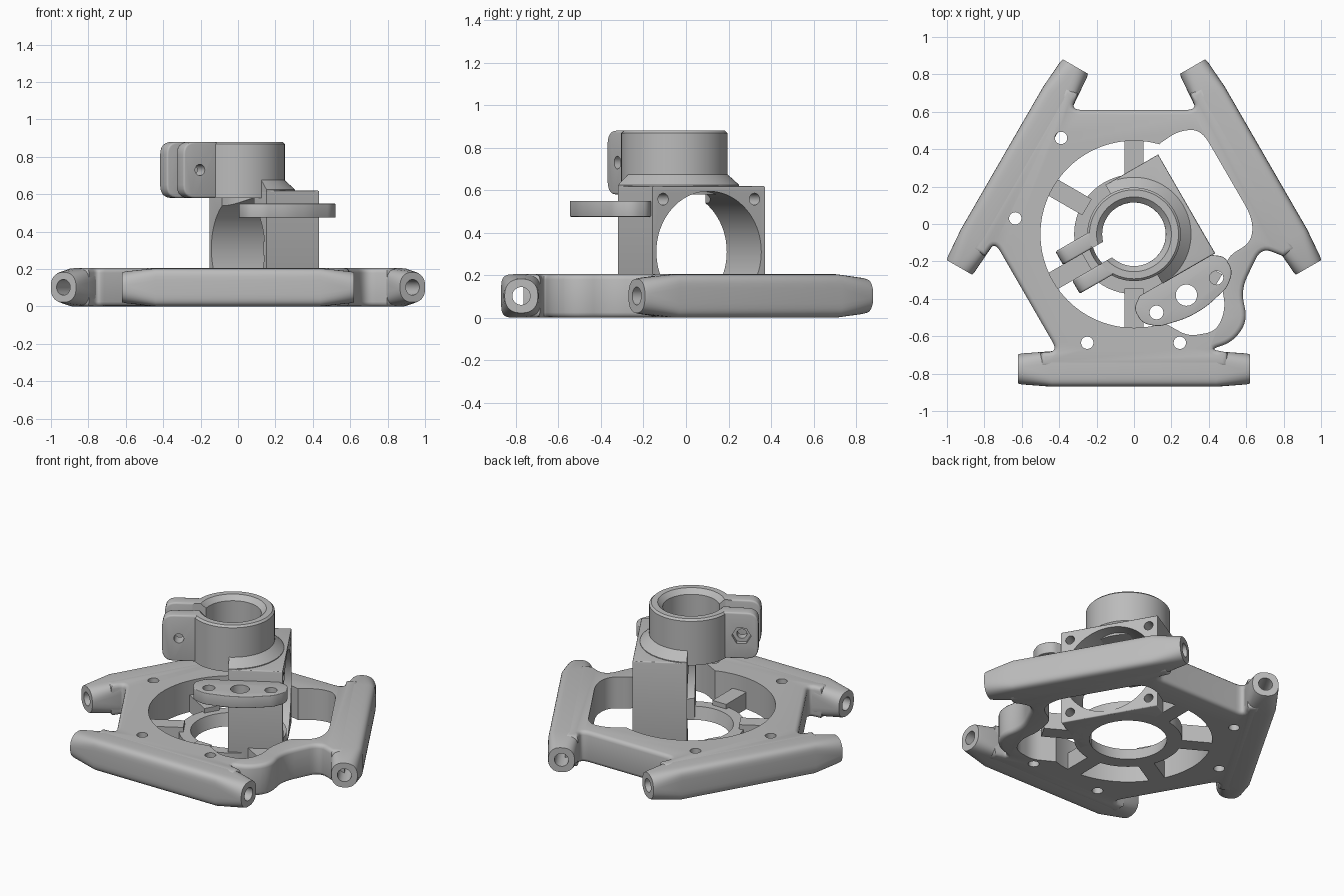
import bpy, bmesh
from math import sin, cos, pi, radians
from mathutils import Matrix, Vector

if "Cube" in bpy.data.objects:
    bpy.data.objects.remove(bpy.data.objects["Cube"])

grey = bpy.data.materials.new("grey plastic")
grey.use_nodes = True
grey.diffuse_color = (0.5, 0.5, 0.5, 1)
grey.node_tree.nodes["Principled BSDF"].inputs["Base Color"].default_value = (0.5, 0.5, 0.5, 1)

BASE = Matrix.Translation((0, -0.055, 0))
TOWER = BASE @ Matrix.Rotation(radians(30), 4, 'Z')
ALONG_X = Matrix.Rotation(pi / 2, 4, 'Y')
ALONG_Y = Matrix.Rotation(pi / 2, 4, 'X')
parts = []


def emit(name, bm, matrix, part=True):
    bmesh.ops.recalc_face_normals(bm, faces=bm.faces)
    mesh = bpy.data.meshes.new(name)
    bm.transform(matrix)
    bm.to_mesh(mesh)
    bm.free()
    obj = bpy.data.objects.new(name, mesh)
    bpy.context.collection.objects.link(obj)
    if part:
        mesh.materials.append(grey)
        parts.append(obj)
    return obj


def circle(r, n=64, x=0, y=0):
    return [(x + r * cos(2 * pi * i / n), y + r * sin(2 * pi * i / n)) for i in range(n)]


def fillet(corners, steps=6):
    """Round each (x, y, reach) corner with a short curve."""
    out = []
    for i, (x, y, r) in enumerate(corners):
        p = Vector((x, y))
        if r == 0:
            out.append(p)
            continue
        a = Vector(corners[i - 1][:2]) - p
        b = Vector(corners[(i + 1) % len(corners)][:2]) - p
        a *= min(r / a.length, 0.48)
        b *= min(r / b.length, 0.48)
        for k in range(steps + 1):
            t = k / steps
            out.append(p + a * (1 - t) ** 2 + b * t ** 2)
    return out


def prism(name, pts, z0, z1, matrix=BASE, bevel=0, part=True):
    bm = bmesh.new()
    face = bm.faces.new([bm.verts.new((p[0], p[1], z0)) for p in pts])
    top = bmesh.ops.extrude_face_region(bm, geom=[face])["geom"]
    bmesh.ops.translate(bm, vec=(0, 0, z1 - z0),
                        verts=[v for v in top if isinstance(v, bmesh.types.BMVert)])
    if bevel:
        rims = [e for e in bm.edges if abs(e.verts[0].co.z - e.verts[1].co.z) < 1e-5]
        bmesh.ops.bevel(bm, geom=rims, offset=bevel, segments=3, profile=0.5,
                        affect='EDGES', clamp_overlap=False)
    return emit(name, bm, matrix, part)


def box_pts(x0, x1, y0, y1):
    return [(x0, y0), (x1, y0), (x1, y1), (x0, y1)]


def lathe(name, profile, matrix=TOWER, n=72):
    bm = bmesh.new()
    rings = [[bm.verts.new((r * cos(2 * pi * i / n), r * sin(2 * pi * i / n), z))
              for i in range(n)] for r, z in profile]
    for a, b in zip(rings, rings[1:] + rings[:1]):
        for i in range(n):
            j = (i + 1) % n
            bm.faces.new((a[i], a[j], b[j], b[i]))
    return emit(name, bm, matrix)


def cut(obj, *cutters):
    for c in cutters:
        c.hide_render = True
        mod = obj.modifiers.new("cut", 'BOOLEAN')
        mod.operation, mod.solver, mod.object = 'DIFFERENCE', 'EXACT', c
        bpy.context.view_layer.objects.active = obj
        bpy.ops.object.modifier_apply(modifier=mod.name)
        bpy.data.objects.remove(c)


def hole(r, z0, z1, x=0, y=0, matrix=BASE, n=32):
    return prism("cutter", circle(r, n, x, y), z0, z1, matrix, part=False)


# Frame plate: three arms, with one bulged side
def turned(x, y, k):
    p = Matrix.Rotation(k * 2 * pi / 3, 2) @ Vector((x, y))
    return p.x, p.y


outline = []
for k in range(3):
    if k != 1:
        outline.append((*turned(-0.407, -0.625, k), 0.06))
    else:
        outline += [(0.41, -0.615, 0.04), (0.53, -0.575, 0.07), (0.61, -0.46, 0.09),
                    (0.57, -0.3, 0.08), (0.68, -0.07, 0.07)]
    outline += [(*turned(x, y, k), 0) for x, y in
                ((-0.5, -0.632), (-0.5, -0.71), (0.5, -0.71), (0.5, -0.632))]
    if k != 0:
        outline.append((*turned(0.407, -0.625, k), 0.06))
# shared corners between neighbouring sides appear once
clean = []
for c in outline:
    if not any((Vector(c[:2]) - Vector(d[:2])).length < 0.03 for d in clean):
        clean.append(c)
frame = prism("frame_plate", fillet(clean), 0, 0.205, bevel=0.025)

window = [(0.1, 0.3, 0), (0.13, 0.48, 0.02), (0.24, 0.555, 0.07), (0.36, 0.56, 0.08),
          (0.635, 0.085, 0.08), (0.63, -0.04, 0.06), (0.5, -0.12, 0.05),
          (0.47, -0.28, 0.05), (0.49, -0.4, 0.06), (0.44, -0.52, 0.06),
          (0.29, -0.545, 0.05), (0.1, -0.44, 0)]
cut(frame, hole(0.5, -0.1, 0.3, n=96),
    prism("cutter", fillet(window), -0.1, 0.3, part=False))
for x, y in ((-0.39, 0.515), (-0.635, 0.085), (-0.25, -0.58), (0.245, -0.58)):
    cut(frame, hole(0.033, -0.1, 0.3, x, y))

# Rod bars: rounded box sections tapering to round drilled ends
SECTIONS = ((-0.62, 0.078, 0.08, 2.4), (-0.6, 0.083, 0.085, 2.4), (-0.44, 0.095, 0.1025, 5),
            (0.44, 0.095, 0.1025, 5), (0.6, 0.083, 0.085, 2.4), (0.62, 0.078, 0.08, 2.4))


def power(v, n):
    return (1 if v >= 0 else -1) * abs(v) ** (2 / n)


for k, side in enumerate(("front", "left", "right")):
    turn = BASE @ Matrix.Rotation(k * 2 * pi / 3, 4, 'Z')
    bm = bmesh.new()
    loops = []
    for x, w, h, n in SECTIONS:
        loops.append([bm.verts.new((x, -0.72 + w * power(cos(a), n), 0.1025 + h * power(sin(a), n)))
                      for a in (2 * pi * (i + 0.5) / 40 for i in range(40))])
    for a, b in zip(loops, loops[1:]):
        for i in range(40):
            j = (i + 1) % 40
            bm.faces.new((a[i], a[j], b[j], b[i]))
    bm.faces.new(loops[0])
    bm.faces.new(loops[-1])
    bar = emit(side + "_rod_bar", bm, turn)
    cut(bar, hole(0.042, -0.8, 0.8, matrix=turn @ Matrix.Translation((0, -0.72, 0.1025)) @ ALONG_X))

# Nozzle ring and spokes
lathe("nozzle_ring", [(0.23, 0), (0.32, 0), (0.32, 0.08), (0.25, 0.08)])
for k in range(1, 6):
    prism("spoke_%d" % k, box_pts(0.29, 0.515, -0.05, 0.05), 0, 0.11,
          TOWER @ Matrix.Rotation(k * pi / 3, 4, 'Z'))

# Fan duct block with a round bore and four screw holes
duct = prism("fan_duct", box_pts(0, 0.325, -0.305, 0.305), 0, 0.62, TOWER, bevel=0.008)
fan_axis = TOWER @ Matrix.Translation((0, 0, 0.31)) @ ALONG_X
cut(duct, hole(0.285, -0.1, 0.5, matrix=fan_axis, n=72),
    hole(0.17, 0.4, 0.8, matrix=TOWER), hole(0.23, -0.1, 0.15, matrix=TOWER))
for sy in (-1, 1):
    for sz in (-1, 1):
        cut(duct, hole(0.028, 0.2, 0.5, sz * 0.248, sy * 0.248, fan_axis))

# Clamp collar, its sloped shoulder and split ears
slit = box_pts(-0.5, -0.1, -0.048, 0.048)
collar = lathe("clamp_collar", [(0.17, 0.58), (0.25, 0.58), (0.25, 0.868), (0.238, 0.88),
                                (0.2, 0.88), (0.17, 0.85)])
cut(collar, prism("cutter", slit, 0.5, 1, TOWER, part=False))
shoulder = lathe("collar_shoulder", [(0.17, 0.6), (0.305, 0.6), (0.305, 0.625),
                                     (0.25, 0.675), (0.17, 0.675)])
cut(shoulder, prism("cutter", box_pts(-0.5, 0, -0.5, 0.5), 0.5, 1, TOWER, part=False))

ear = fillet([(-0.19, 0.58, 0), (-0.41, 0.58, 0.07), (-0.41, 0.88, 0.07), (-0.19, 0.88, 0)])
for side, y0, y1 in (("rear", -0.13, -0.048), ("front", 0.048, 0.13)):
    lug = prism(side + "_clamp_ear", ear, y0, y1, TOWER @ ALONG_Y, bevel=0.01)
    cut(lug, hole(0.03, -0.3, 0.3, -0.31, 0.73, TOWER @ ALONG_Y))
    if side == "rear":
        cut(lug, hole(0.058, -0.2, -0.1, -0.31, 0.73, TOWER @ ALONG_Y, n=6))

# Sensor bracket on the side of the duct
half = [(0.22, -0.3, 0), (0.28, -0.345, 0.03), (0.28, -0.435, 0.04),
        (0.21, -0.495, 0.03), (0.06, -0.53, 0.05)]
shape = half + [(-x, y, r) for x, y, r in reversed(half)]
bracket = prism("sensor_bracket", fillet([(x + 0.08, y, r) for x, y, r in shape]),
                0.475, 0.55, TOWER, bevel=0.004)
for x, r in ((-0.185, 0.037), (0, 0.057), (0.185, 0.037)):
    cut(bracket, hole(r, 0.4, 0.6, x + 0.08, -0.422, TOWER))

# Smooth curved surfaces, keep edges sharp
bpy.ops.object.select_all(action='DESELECT')
for obj in parts:
    obj.select_set(True)
bpy.context.view_layer.objects.active = parts[0]
bpy.ops.object.shade_smooth_by_angle(angle=radians(32))
